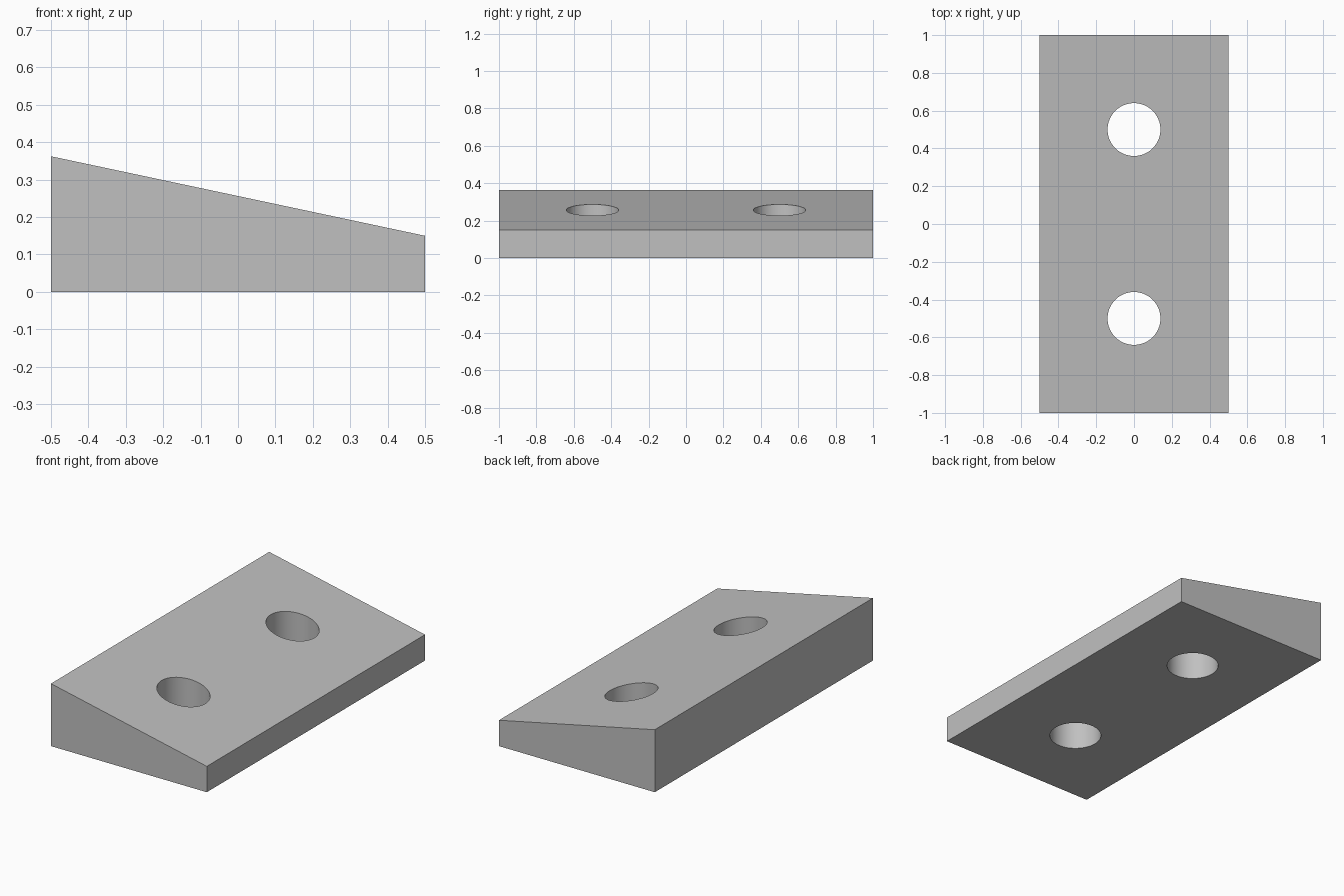
import bpy
import bmesh
import math

if "Cube" in bpy.data.objects:
    bpy.data.objects.remove(bpy.data.objects["Cube"], do_unlink=True)

HALF_WIDTH, HALF_LENGTH = 0.5, 1.0
LOW_EDGE = 0.15
HIGH_EDGE = LOW_EDGE + 2 * HALF_WIDTH * math.tan(math.radians(12))
HOLE_RADIUS, HOLE_OFFSET = 0.14, 0.5

# Plain grey material
grey = bpy.data.materials.new("plain_grey")
grey.use_nodes = True
colour = (0.53, 0.53, 0.53, 1)
grey.diffuse_color = colour
grey.node_tree.nodes["Principled BSDF"].inputs["Base Color"].default_value = colour

# Wedge plate: sloped profile extruded along its length
bm = bmesh.new()
profile = [(-HALF_WIDTH, 0), (HALF_WIDTH, 0), (HALF_WIDTH, LOW_EDGE), (-HALF_WIDTH, HIGH_EDGE)]
face = bm.faces.new([bm.verts.new((x, -HALF_LENGTH, z)) for x, z in profile])
extruded = bmesh.ops.extrude_face_region(bm, geom=[face])["geom"]
bmesh.ops.translate(bm, vec=(0, 2 * HALF_LENGTH, 0),
                    verts=[v for v in extruded if isinstance(v, bmesh.types.BMVert)])
bmesh.ops.recalc_face_normals(bm, faces=bm.faces)
mesh = bpy.data.meshes.new("wedge_plate")
bm.to_mesh(mesh)
bm.free()
plate = bpy.data.objects.new("wedge_plate", mesh)
bpy.context.collection.objects.link(plate)
mesh.materials.append(grey)
bpy.context.view_layer.objects.active = plate

# Two vertical through holes
for side in (-1, 1):
    bpy.ops.mesh.primitive_cylinder_add(vertices=64, radius=HOLE_RADIUS, depth=2,
                                        location=(0, side * HOLE_OFFSET, 0))
    cutter = bpy.context.object
    cutter.name = "hole_cutter"
    cutter.hide_render = True
    cutter.data.materials.append(grey)
    cut = plate.modifiers.new("hole", "BOOLEAN")
    cut.operation = "DIFFERENCE"
    cut.solver = "EXACT"
    cut.object = cutter
    bpy.context.view_layer.objects.active = plate
    bpy.ops.object.modifier_apply(modifier=cut.name)
    bpy.data.objects.remove(cutter, do_unlink=True)

# Smooth hole walls, sharp plate edges
bpy.ops.object.select_all(action="DESELECT")
plate.select_set(True)
bpy.context.view_layer.objects.active = plate
bpy.ops.object.shade_smooth_by_angle(angle=math.radians(30))
